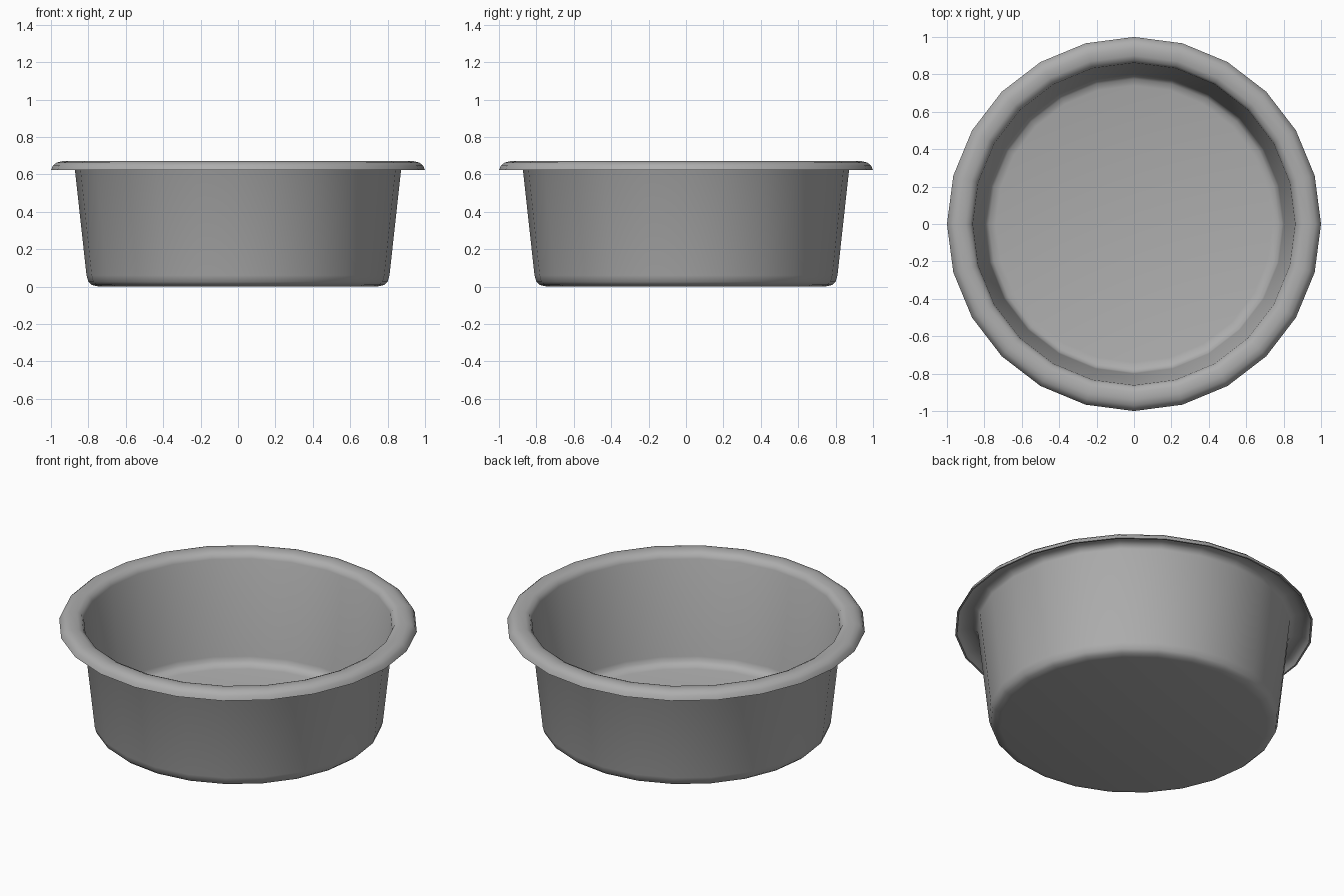
import bpy, bmesh, math

if "Cube" in bpy.data.objects:
    bpy.data.objects.remove(bpy.data.objects["Cube"])

# Thin-walled cross-section (radius, height): underside out to the lip, then back inside
profile = [
    (0, 0), (0.745, 0), (0.78, 0.008), (0.80, 0.025), (0.81, 0.06),
    (0.872, 0.625), (0.882, 0.645), (0.905, 0.656), (0.94, 0.659),
    (0.965, 0.653), (0.98, 0.642), (0.99, 0.622),
    (1.0, 0.622), (0.99, 0.646), (0.97, 0.663), (0.94, 0.67),
    (0.90, 0.667), (0.874, 0.655), (0.862, 0.63),
    (0.80, 0.06), (0.793, 0.035), (0.775, 0.018), (0.74, 0.01), (0, 0.01),
]

# Bowl: revolve the section in 24 steps
bm = bmesh.new()
verts = [bm.verts.new((r, 0, z)) for r, z in profile]
edges = [bm.edges.new(pair) for pair in zip(verts, verts[1:])]
bmesh.ops.spin(bm, geom=verts + edges, axis=(0, 0, 1), cent=(0, 0, 0),
               angle=math.tau, steps=24)
bmesh.ops.remove_doubles(bm, verts=bm.verts[:], dist=0.0005)
bmesh.ops.recalc_face_normals(bm, faces=bm.faces[:])
mesh = bpy.data.meshes.new("bowl")
bm.to_mesh(mesh)
bm.free()

# Dark grey finish
grey = bpy.data.materials.new("dark_grey")
grey.diffuse_color = (0.42, 0.42, 0.42, 1)
grey.use_nodes = True
grey.node_tree.nodes["Principled BSDF"].inputs["Base Color"].default_value = grey.diffuse_color
mesh.materials.append(grey)

bowl = bpy.data.objects.new("bowl", mesh)
bpy.context.collection.objects.link(bowl)
bpy.context.view_layer.objects.active = bowl
bowl.select_set(True)
bpy.ops.object.shade_smooth_by_angle(angle=math.radians(50))
